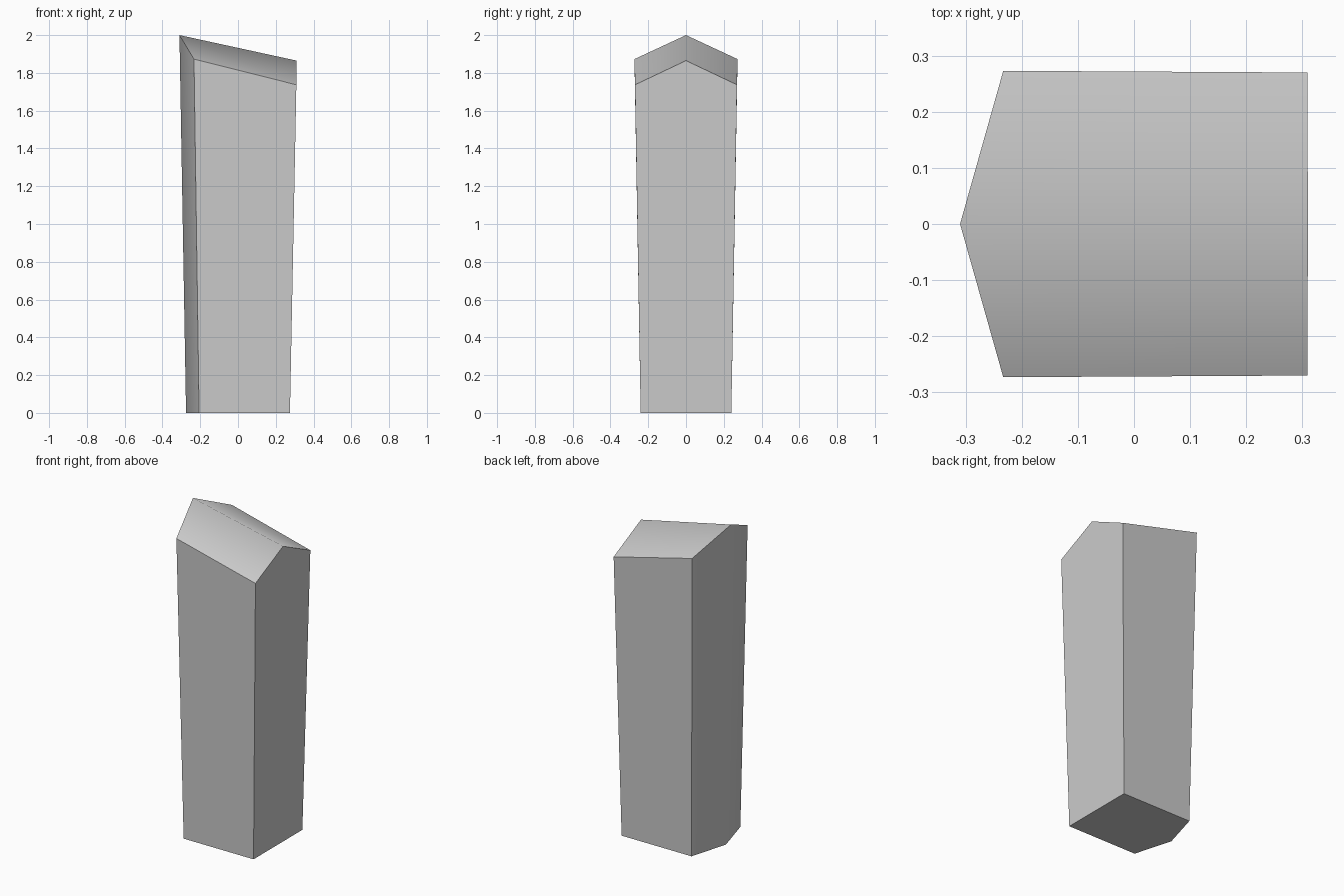
import bpy, bmesh, math

if "Cube" in bpy.data.objects:
    bpy.data.objects.remove(bpy.data.objects["Cube"])

# Five-sided footprint at the base, and the flared top ring with its sloped heights
base = [(-0.275, 0), (-0.206, -0.24), (0.275, -0.24), (0.275, 0.24), (-0.206, 0.24)]
top = [(-0.31, 0, 2.0), (-0.233, -0.273, 1.873), (0.309, -0.27, 1.737),
       (0.309, 0.27, 1.737), (-0.233, 0.273, 1.873)]

bm = bmesh.new()
low = [bm.verts.new((x, y, 0)) for x, y in base]
high = [bm.verts.new(p) for p in top]
ridge_end = bm.verts.new((0.31, 0, 1.865))

# Underside and tapered walls; the gable wall also carries the ridge end
bm.faces.new(low[::-1])
for i in range(5):
    j = (i + 1) % 5
    gable = [ridge_end] if i == 2 else []
    bm.faces.new([low[i], low[j], high[j]] + gable + [high[i]])

# Two roof slopes either side of the ridge
bm.faces.new([high[0], high[1], high[2], ridge_end])
bm.faces.new([high[0], ridge_end, high[3], high[4]])
bmesh.ops.recalc_face_normals(bm, faces=bm.faces)

mesh = bpy.data.meshes.new("tapered_post")
bm.to_mesh(mesh)
bm.free()
post = bpy.data.objects.new("tapered_post", mesh)
bpy.context.collection.objects.link(post)

# Soft shading over the ridge and the left corner, crisp elsewhere
bpy.context.view_layer.objects.active = post
post.select_set(True)
bpy.ops.object.shade_smooth_by_angle(angle=math.radians(60))
